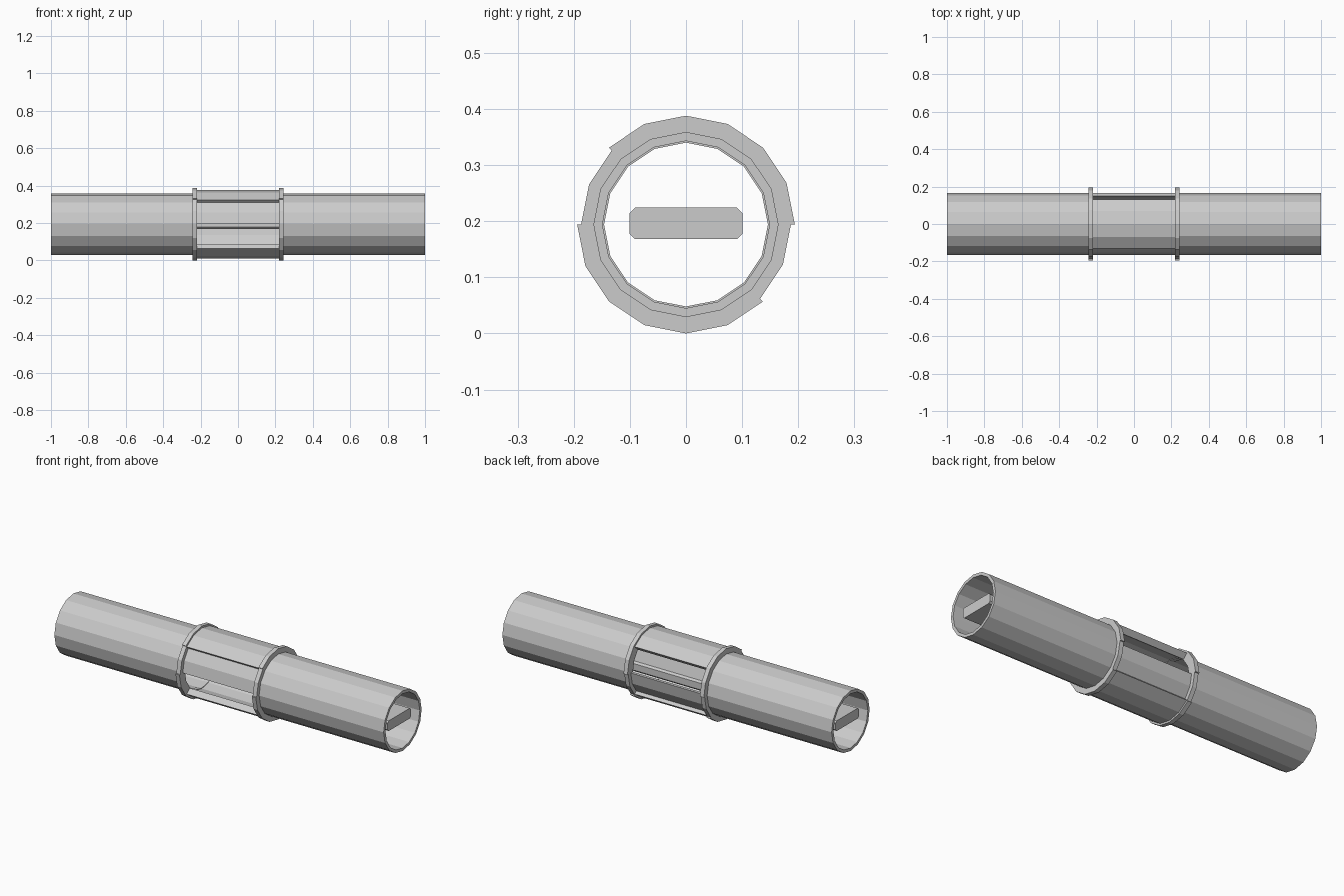
import bpy, bmesh, math

if "Cube" in bpy.data.objects:
    bpy.data.objects.remove(bpy.data.objects["Cube"])

CZ = 0.194          # axis height
STEP = 22.5         # all round parts use 16 sides


def make(name, verts, faces):
    me = bpy.data.meshes.new(name)
    me.from_pydata(verts, [], faces)
    bm = bmesh.new()
    bm.from_mesh(me)
    bmesh.ops.recalc_face_normals(bm, faces=bm.faces)
    bm.to_mesh(me)
    bm.free()
    ob = bpy.data.objects.new(name, me)
    bpy.context.collection.objects.link(ob)
    return ob


def arc(name, x0, x1, r_in, r_out, a0=0, a1=360):
    """Curved wall along x between two angles (0 = +y, 90 = up)."""
    full = a1 - a0 == 360
    n = round((a1 - a0) / STEP)
    count = n if full else n + 1
    verts = []
    for i in range(count):
        a = math.radians(a0 + i * STEP)
        for x, r in ((x0, r_in), (x0, r_out), (x1, r_out), (x1, r_in)):
            verts.append((x, r * math.cos(a), CZ + r * math.sin(a)))
    faces = []
    for i in range(n):
        p, q = 4 * i, 4 * ((i + 1) % count)
        for k in range(4):
            m = (k + 1) % 4
            faces.append((p + k, p + m, q + m, q + k))
    if not full:
        e = 4 * n
        faces += [(0, 1, 2, 3), (e + 3, e + 2, e + 1, e)]
    return make(name, verts, faces)


# long tubes and stepped collars on both sides
for side, s in (("left", -1), ("right", 1)):
    arc(side + "_tube", *sorted((s * 0.22, s * 1.0)), 0.149, 0.165)
    xs = sorted((s * 0.22, s * 0.244))
    for half, t in (("upper", 0), ("lower", 180)):
        arc(f"{side}_{half}_collar", *xs, 0.146, 0.194, t, t + 135)
        arc(f"{side}_{half}_collar_gap", *xs, 0.146, 0.187, t + 135, t + 180)

# middle section: two half shells leaving a window each, plus raised covers
for half, t in (("upper", 0), ("lower", 180)):
    arc(half + "_shell", -0.22, 0.22, 0.149, 0.165, t + 45, t + 180)
    arc(half + "_cover", -0.22, 0.22, 0.165, 0.184, t + 45, t + 135)

# flat bar with chamfered edges running through the tube
w, h, c, L = 0.101, 0.028, 0.01, 0.98
prof = [(-w, -h + c), (-w + c, -h), (w - c, -h), (w, -h + c),
        (w, h - c), (w - c, h), (-w + c, h), (-w, h - c)]
verts = [(x, y, CZ + 0.002 + z) for x in (-L, L) for y, z in prof]
faces = [(i, (i + 1) % 8, 8 + (i + 1) % 8, 8 + i) for i in range(8)]
faces += [tuple(range(8)), tuple(range(15, 7, -1))]
make("inner_bar", verts, faces)
